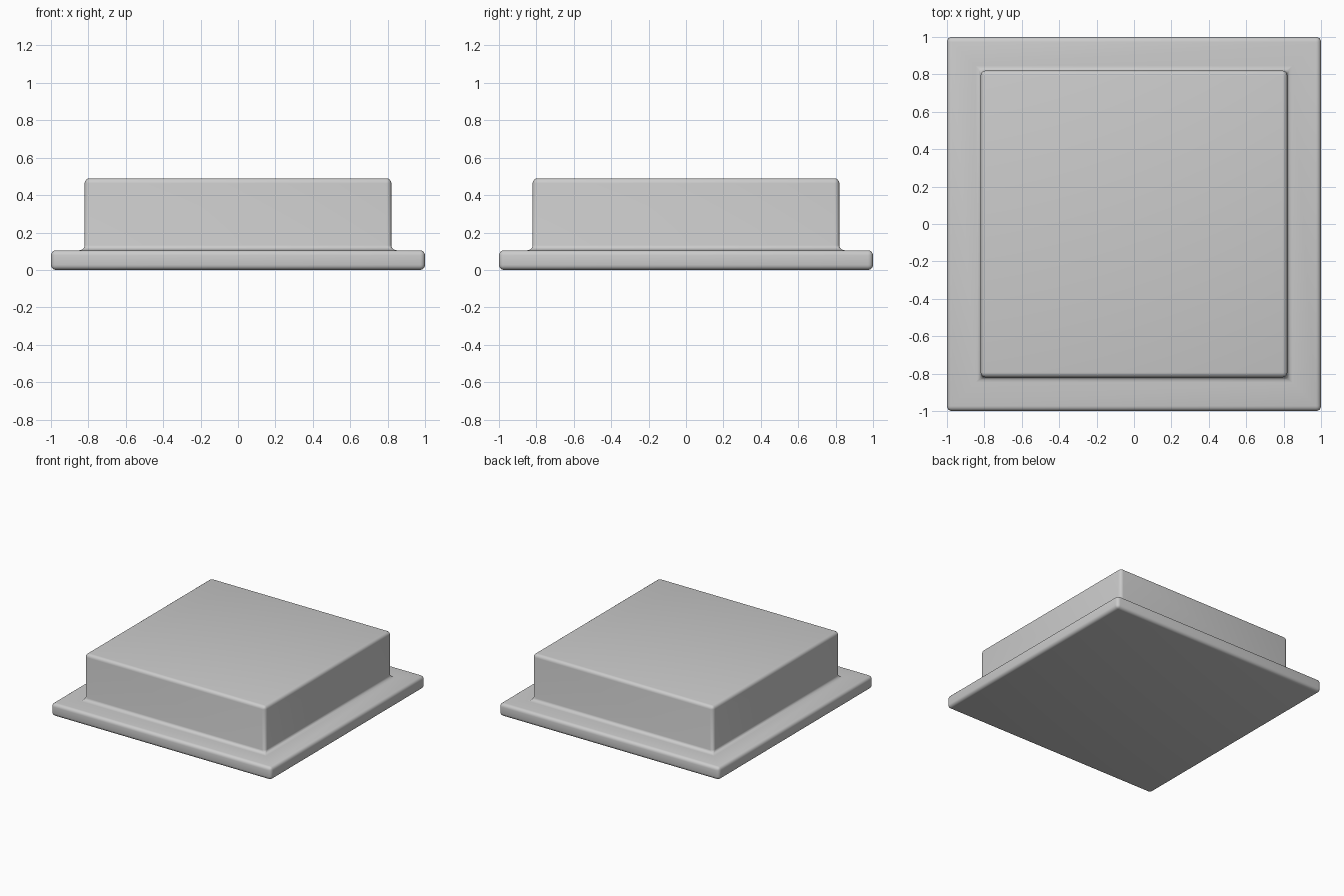
import bpy, bmesh

if "Cube" in bpy.data.objects:
    bpy.data.objects.remove(bpy.data.objects["Cube"])

# Flanged base with a raised square block, made as one continuous solid
bm = bmesh.new()
bmesh.ops.create_cube(bm, size=2.0)
for v in bm.verts:
    v.co.z = 0.105 if v.co.z > 0 else 0.0
bm.normal_update()

# Raised block: inset the top face to its footprint, then pull it up
top = max(bm.faces, key=lambda f: f.calc_center_median().z)
bmesh.ops.inset_individual(bm, faces=[top], thickness=0.1)
for v in top.verts:
    v.co.x = 0.82 if v.co.x > 0 else -0.82
    v.co.y = 0.82 if v.co.y > 0 else -0.82
raised = bmesh.ops.extrude_discrete_faces(bm, faces=[top])["faces"][0]
for v in raised.verts:
    v.co.z = 0.49
bmesh.ops.recalc_face_normals(bm, faces=bm.faces)

mesh = bpy.data.meshes.new("flanged_block")
bm.to_mesh(mesh)
bm.free()
obj = bpy.data.objects.new("flanged_block", mesh)
bpy.context.collection.objects.link(obj)

# Rounded edges, and a fillet where the block meets the flange
bevel = obj.modifiers.new("rounded_edges", "BEVEL")
bevel.width = 0.027
bevel.segments = 4
bevel.limit_method = "ANGLE"

bpy.context.view_layer.objects.active = obj
obj.select_set(True)
bpy.ops.object.shade_smooth()
